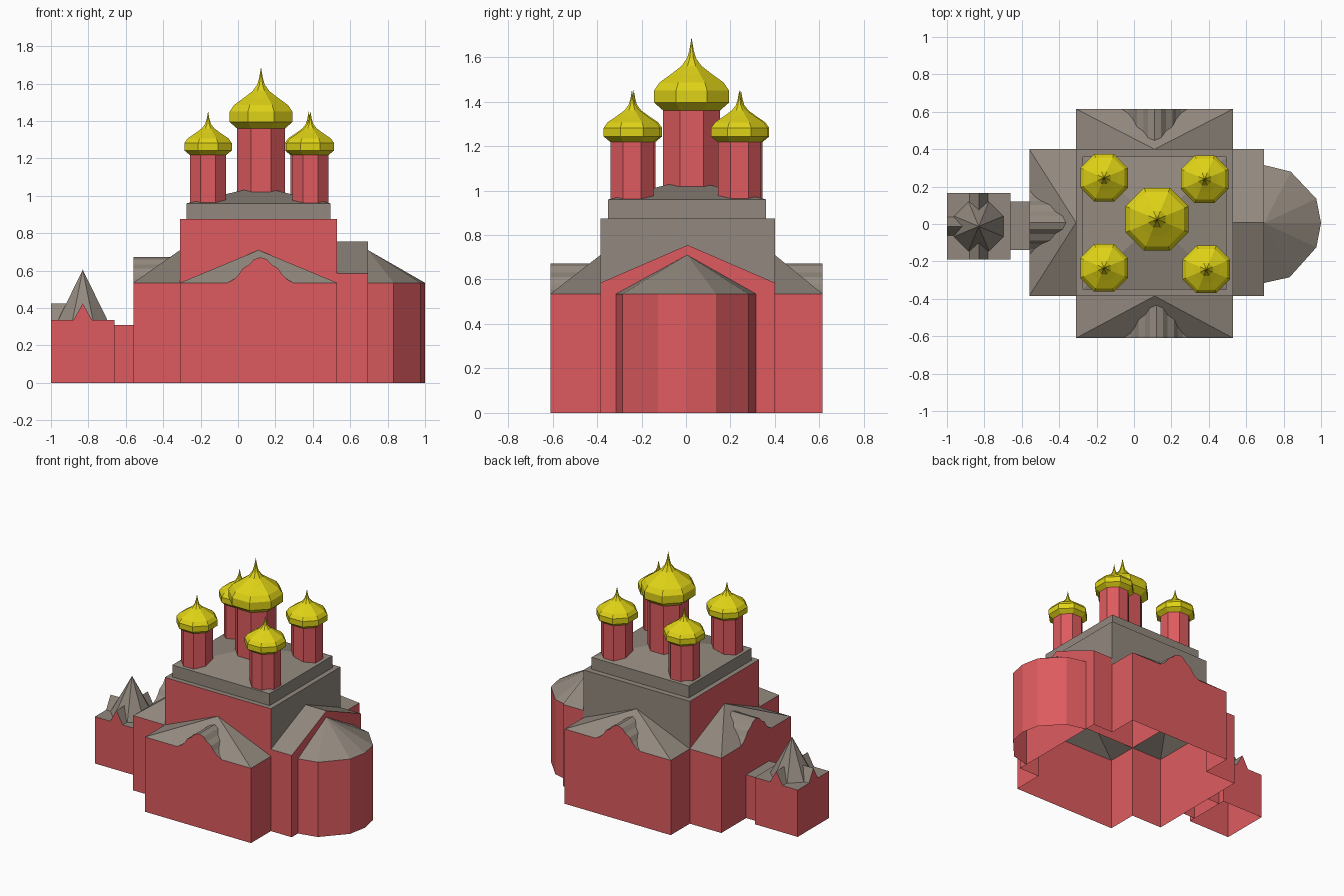
import bpy, bmesh, math
from mathutils import Matrix, Vector

if "Cube" in bpy.data.objects:
    bpy.data.objects.remove(bpy.data.objects["Cube"])


def material(name, colour):
    m = bpy.data.materials.new(name)
    m.diffuse_color = (*colour, 1)
    m.use_nodes = True
    m.node_tree.nodes["Principled BSDF"].inputs["Base Color"].default_value = m.diffuse_color
    return m


RED = material("red wall", (0.73, 0.105, 0.115))
GREY = material("grey roof", (0.29, 0.25, 0.21))
GOLD = material("gold dome", (0.74, 0.65, 0.008))


def build(name, verts, faces, loc=(0, 0, 0), turn=0):
    """faces: list of (vertex indices, material slot); slots are red, grey, gold"""
    mat = Matrix.Translation(loc) @ Matrix.Rotation(math.radians(turn), 4, 'Z')
    bm = bmesh.new()
    vs = [bm.verts.new(mat @ Vector(v)) for v in verts]
    for idx, slot in faces:
        bm.faces.new([vs[i] for i in idx]).material_index = slot
    bmesh.ops.recalc_face_normals(bm, faces=bm.faces)
    me = bpy.data.meshes.new(name)
    bm.to_mesh(me)
    bm.free()
    for m in (RED, GREY, GOLD):
        me.materials.append(m)
    ob = bpy.data.objects.new(name, me)
    bpy.context.collection.objects.link(ob)
    return ob


def block(name, x0, x1, y0, y1, z0, z1, walls=(0, 0, 0, 0)):
    """Open-bottomed box with a grey top; wall slots run front, right, back, left"""
    c = [(x0, y0), (x1, y0), (x1, y1), (x0, y1)]
    v = [(x, y, z) for z in (z0, z1) for x, y in c]
    f = [((i, (i + 1) % 4, 4 + (i + 1) % 4, 4 + i), walls[i]) for i in range(4)]
    build(name, v, f + [((4, 5, 6, 7), 1)])


def dormer(name, half, eave, slope, loc, turn):
    """Gable with a red face and grey top running back into a roof of given slope"""
    pts = half + [(-x, z) for x, z in reversed(half[:-1])]
    n = len(pts)
    v = [(x, 0, z) for x, z in pts] + [(x, (z - eave) / slope, z) for x, z in pts]
    f = [(tuple(range(n)), 0)]
    for i in range(n - 1):
        quad = (i, i + 1, n + i + 1, n + i)
        if i == 0:
            quad = (0, 1, n + 1)
        elif i == n - 2:
            quad = (i, i + 1, n + i)
        f.append((quad, 1))
    used = {i for q, _ in f for i in q}
    remap = {o: k for k, o in enumerate(sorted(used))}
    build(name, [v[o] for o in sorted(used)],
          [(tuple(remap[i] for i in q), s) for q, s in f], loc, turn)


EAVE, PEAK = 0.535, 0.71
WAVY = [(0.175, 0.535), (0.14, 0.555), (0.115, 0.58), (0.095, 0.612),
        (0.06, 0.632), (0.035, 0.66), (0, 0.672)]


def hip_arm(name, loc, turn, w, d, shift):
    """Projecting wing: three walls, a half-hipped roof and a wavy dormer"""
    c = [(-w, d), (-w, 0), (w, 0), (w, d)]
    v = [(x, y, z) for z in (0, EAVE) for x, y in c] + [(0, d, PEAK)]
    f = [((i, i + 1, i + 5, i + 4), 0) for i in range(3)]
    f += [((i + 4, i + 5, 8), 1) for i in range(3)]
    build(name, v, f, loc, turn)
    off = Matrix.Rotation(math.radians(turn), 3, 'Z') @ Vector((shift, 0, 0))
    dormer(name + "_dormer", WAVY, EAVE, (PEAK - EAVE) / d, Vector(loc) + off, turn)


# Central block, with grey walls on the right and back
block("main_block", -0.31, 0.53, -0.385, 0.40, EAVE, 0.875, (0, 1, 1, 0))
block("roof_step", -0.275, 0.495, -0.35, 0.36, 0.875, 0.96, (1, 1, 1, 1))
build("main_roof", [(-0.275, -0.35, 0.96), (0.495, -0.35, 0.96), (0.495, 0.36, 0.96),
                    (-0.275, 0.36, 0.96), (0.11, 0.01, 1.05)],
      [((i, (i + 1) % 4, 4), 1) for i in range(4)])

# Wings
hip_arm("front_wing", (0.11, -0.61, 0), 0, 0.42, 0.225, 0.01)
hip_arm("back_wing", (0.11, 0.615, 0), 180, 0.42, 0.215, 0.0)
hip_arm("left_wing", (-0.56, 0.0075, 0), -90, 0.3925, 0.25, 0.0)

# Right wing with a plain gable
ys = [(-0.385, 0), (-0.385, 0.585), (0.0075, 0.755), (0.40, 0.585), (0.40, 0)]
build("right_wing", [(x, y, z) for x in (0.53, 0.695) for y, z in ys],
      [((0, 1, 6, 5), 0), ((1, 2, 7, 6), 1), ((2, 3, 8, 7), 1), ((3, 4, 9, 8), 0),
       ((5, 6, 7, 8, 9), 0)])

# Rounded apse with a half-cone roof
rim = [(0.695, -0.315), (0.832, -0.285), (0.975, -0.125), (1.0, 0.005),
       (0.975, 0.135), (0.838, 0.28), (0.695, 0.315)]
n = len(rim)
build("apse", [(x, y, z) for z in (0, EAVE) for x, y in rim] + [(0.695, 0.005, PEAK)],
      [((i, i + 1, n + i + 1, n + i), 0) for i in range(n - 1)]
      + [((n + i, n + i + 1, 2 * n), 1) for i in range(n - 1)])

# Passage and entrance porch
block("passage", -0.66, -0.56, -0.14, 0.12, 0, 0.31)
block("porch", -1.0, -0.66, -0.19, 0.165, 0, 0.335)
cx, cy = -0.83, -0.0125
ring = [(cx + 0.143 * math.cos(math.pi * (i + 0.5) / 4),
         cy + 0.143 * math.sin(math.pi * (i + 0.5) / 4), 0.335) for i in range(8)]
build("porch_spire", ring + [(cx, cy, 0.605)],
      [((i, (i + 1) % 8, 8), 1) for i in range(8)])

# Small gablets on three sides of the porch, ridges level into the spire
for side, loc, turn in (("front", (cx, -0.19, 0), 0), ("back", (cx, 0.165, 0), 180),
                        ("left", (-1.0, cy, 0), -90)):
    build("porch_gablet_" + side,
          [(-0.05, 0, 0.335), (0.05, 0, 0.335), (0, 0, 0.425),
           (-0.05, 0.06, 0.335), (0.05, 0.06, 0.335), (0, 0.1, 0.425)],
          [((0, 1, 2), 0), ((0, 2, 5, 3), 1), ((1, 4, 5, 2), 1)], loc, turn)

# Octagonal drums and onion domes: (radius to flat, height above dome base)
ONION = [(0.128, 0), (0.168, 0.035), (0.168, 0.09), (0.145, 0.125), (0.09, 0.165),
         (0.045, 0.20), (0.02, 0.235), (0.010, 0.27)]


def lathe(name, rings, slot, x, y, tip=None):
    k = 1 / math.cos(math.pi / 8)
    v = [(r * k * math.cos(math.pi * (i + 0.5) / 4),
          r * k * math.sin(math.pi * (i + 0.5) / 4), z) for r, z in rings for i in range(8)]
    f = []
    for j in range(len(rings) - 1):
        for i in range(8):
            a, b = 8 * j + i, 8 * j + (i + 1) % 8
            f.append(((a, b, b + 8, a + 8), slot))
    if tip:
        top = 8 * (len(rings) - 1)
        v.append((0, 0, tip))
        f += [((top + i, top + (i + 1) % 8, len(v) - 1), slot) for i in range(8)]
        f.append((tuple(range(8)), slot))
    build(name, v, f, (x, y, 0))


def tower(name, x, y, foot, base, sr, sz):
    lathe(name + "_drum", [(0.128 * sr, foot), (0.128 * sr, base)], 0, x, y)
    lathe(name + "_dome", [(r * sr, base + h * sz) for r, h in ONION], 2, x, y,
          base + 0.33 * sz)


tower("central", 0.123, 0.025, 0.98, 1.36, 1, 1)
for name, x, y in (("front_left", -0.16, -0.235), ("front_right", 0.387, -0.243),
                   ("back_left", -0.16, 0.247), ("back_right", 0.378, 0.24)):
    tower(name, x, y, 0.96, 1.218, 0.757, 0.71)
